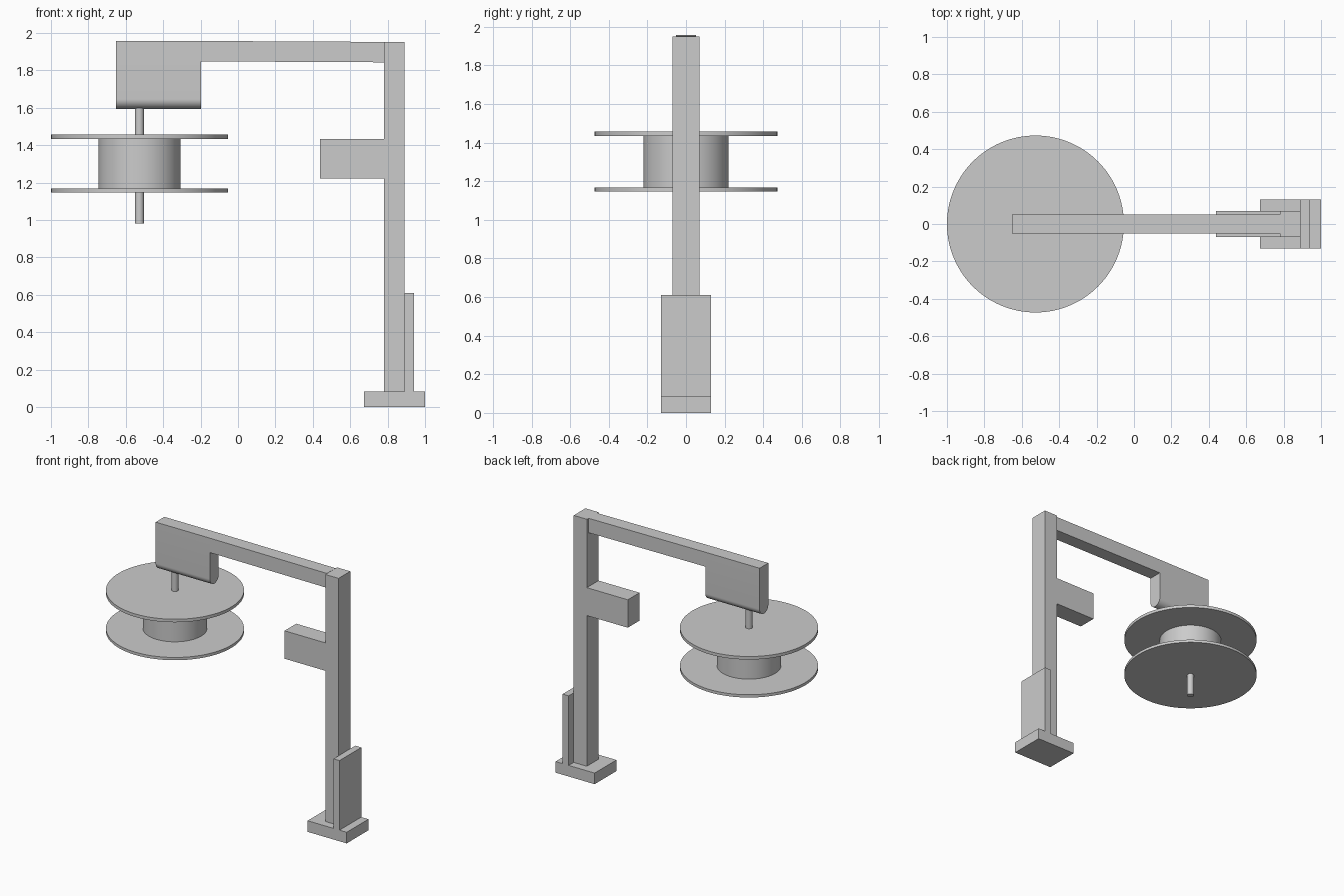
import bpy
import bmesh
import math
from mathutils import Vector

cube = bpy.data.objects.get("Cube")
if cube:
    bpy.data.objects.remove(cube, do_unlink=True)

grey = bpy.data.materials.new("plain grey")
grey.use_nodes = True
colour = (0.6, 0.6, 0.6, 1)
grey.diffuse_color = colour
grey.node_tree.nodes["Principled BSDF"].inputs["Base Color"].default_value = colour


def add_prism(name, points, direction, smooth=False):
    """Extrude a planar outline along a direction."""
    bm = bmesh.new()
    face = bm.faces.new([bm.verts.new(p) for p in points])
    result = bmesh.ops.extrude_face_region(bm, geom=[face], use_keep_orig=True)
    moved = [g for g in result["geom"] if isinstance(g, bmesh.types.BMVert)]
    bmesh.ops.translate(bm, verts=moved, vec=Vector(direction))
    bmesh.ops.recalc_face_normals(bm, faces=bm.faces)
    mesh = bpy.data.meshes.new(name)
    bm.to_mesh(mesh)
    bm.free()
    mesh.materials.append(grey)
    obj = bpy.data.objects.new(name, mesh)
    bpy.context.collection.objects.link(obj)
    if smooth:
        bpy.ops.object.select_all(action='DESELECT')
        obj.select_set(True)
        bpy.context.view_layer.objects.active = obj
        bpy.ops.object.shade_smooth_by_angle(angle=math.radians(30))
    return obj


def add_bar(name, outline, half_width):
    """Front outline given depth symmetrically about the centre plane."""
    return add_prism(name, [(x, -half_width, z) for x, z in outline],
                     (0, 2 * half_width, 0))


def add_box(name, x0, x1, half_width, z0, z1):
    return add_bar(name, [(x0, z0), (x1, z0), (x1, z1), (x0, z1)], half_width)


def add_disc(name, radius, z0, z1, sides):
    angles = [2 * math.pi * i / sides for i in range(sides)]
    ring = [(SPOOL_X + radius * math.cos(a), radius * math.sin(a), z0) for a in angles]
    return add_prism(name, ring, (0, 0, z1 - z0), smooth=True)


# Stand
add_box("base", 0.673, 1.0, 0.13, 0, 0.084)
add_box("post", 0.78, 0.89, 0.07, 0.084, 1.951)
add_box("back_plate", 0.89, 0.94, 0.13, 0.084, 0.61)
add_box("side_block", 0.438, 0.78, 0.07, 1.223, 1.434)

# Slightly sloping overhead beam
add_bar("beam", [(-0.198, 1.848), (0.78, 1.843), (0.78, 1.952), (-0.198, 1.957)], 0.052)

# Hanging housing with a rounded underside
R = 0.052
arc = [math.pi + math.pi * i / 24 for i in range(25)]
profile = [(R * math.cos(a), 1.594 + R + R * math.sin(a)) for a in arc]
profile += [(R, 1.957), (-R, 1.957)]
add_prism("housing", [(-0.652, y, z) for y, z in profile], (0.454, 0, 0), smooth=True)

# Spool on its spindle
SPOOL_X = -0.527
add_disc("spindle", 0.024, 0.98, 1.62, 32)
add_disc("spool_core", 0.22, 1.168, 1.434, 64)
add_disc("lower_flange", 0.473, 1.147, 1.168, 96)
add_disc("upper_flange", 0.473, 1.434, 1.457, 96)
